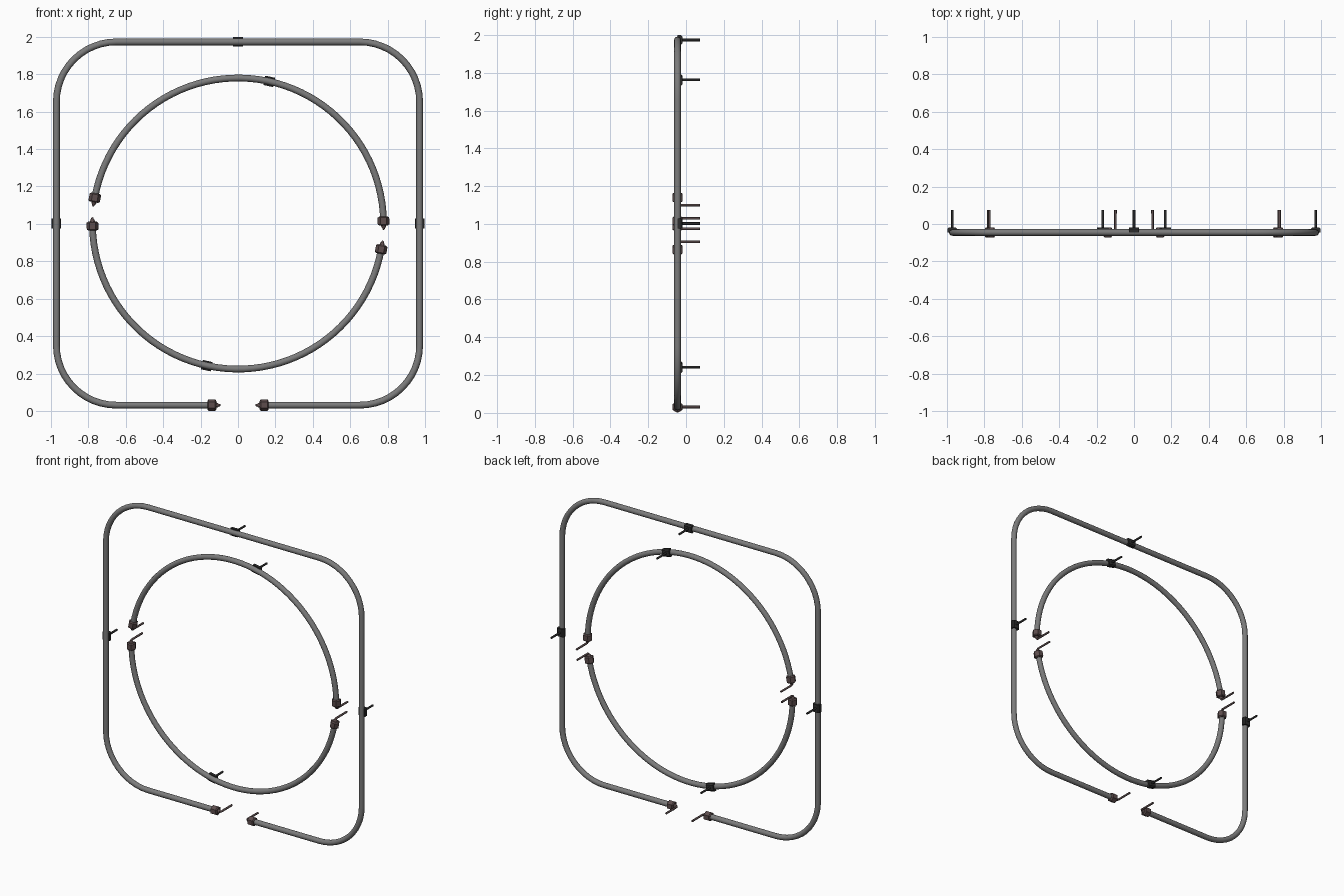
import bpy
import bmesh
from math import sin, cos, pi, radians
from mathutils import Matrix, Vector

cube = bpy.data.objects.get("Cube")
if cube:
    bpy.data.objects.remove(cube, do_unlink=True)

Y = -0.045        # depth of the tube centre line
TUBE = 0.018      # tube radius
BACK = 0.075      # depth reached by the rods
HALF = 0.971      # half size of the square frame
RING = 0.778      # radius of the ring
MID = 1.002       # height of the centre


def material(name, rgb):
    m = bpy.data.materials.new(name)
    m.use_nodes = True
    m.diffuse_color = (*rgb, 1)
    m.node_tree.nodes["Principled BSDF"].inputs["Base Color"].default_value = (*rgb, 1)
    return m


GREY = material("tube grey", (0.2, 0.2, 0.2))
BROWN = material("cap brown", (0.11, 0.075, 0.075))
BLACK = material("clip black", (0.025, 0.025, 0.025))


def sweep(name, points, radius, mat, resolution):
    """Round tube along a list of points."""
    data = bpy.data.curves.new(name, 'CURVE')
    data.dimensions = '3D'
    data.bevel_depth = radius
    data.bevel_resolution = resolution
    data.use_fill_caps = True
    spline = data.splines.new('POLY')
    spline.points.add(len(points) - 1)
    for p, co in zip(spline.points, points):
        p.co = (*co, 1)
    obj = bpy.data.objects.new(name, data)
    bpy.context.collection.objects.link(obj)
    data.materials.append(mat)
    bpy.ops.object.select_all(action='DESELECT')
    obj.select_set(True)
    bpy.context.view_layer.objects.active = obj
    bpy.ops.object.convert(target='MESH')
    bpy.ops.object.shade_smooth_by_angle(angle=radians(50))
    return obj


def solid(name, bm, mat):
    bmesh.ops.recalc_face_normals(bm, faces=bm.faces)
    mesh = bpy.data.meshes.new(name)
    bm.to_mesh(mesh)
    bm.free()
    mesh.materials.append(mat)
    obj = bpy.data.objects.new(name, mesh)
    bpy.context.collection.objects.link(obj)
    return obj


def frame(pos, direction):
    """Matrix with local z along the tube, local x along +y (backwards)."""
    z = Vector(direction).normalized()
    x = Vector((0, 1, 0))
    y = z.cross(x)
    m = Matrix((x, y, z)).transposed().to_4x4()
    return Matrix.Translation(pos) @ m


def end_cap(name, pos, direction):
    """Hexagonal end nut with a short neck and a rod bent backwards."""
    m = frame(pos, direction)
    bm = bmesh.new()
    for r1, r2, length, centre, sides in (
            (0.031, 0.031, 0.036, 0, 6),
            (0.031, 0.022, 0.006, 0.021, 6),
            (0.022, 0.031, 0.006, -0.021, 6),
            (0.015, 0.009, 0.014, 0.03, 10)):
        bmesh.ops.create_cone(bm, cap_ends=True, segments=sides, radius1=r1, radius2=r2,
                              depth=length, matrix=m @ Matrix.Translation((0, 0, centre)))
    solid(name, bm, BROWN)
    path = [(0, 0, 0.02), (0, 0, 0.034), (0.002, 0, 0.039), (0.006, 0, 0.041),
            (BACK - Y, 0, 0.041)]
    sweep(name + "_rod", [m @ Vector(p) for p in path], 0.0068, BROWN, 2)


def clip(name, pos, direction):
    """Channel clip gripping the rear of the tube, with a straight rod."""
    m = frame(pos, direction)
    half, back = 0.0255, 0.027
    side = [(0, half), (back - 0.008, half), (back, half - 0.008)]
    inner = [(TUBE * sin(a), -TUBE * cos(a)) for a in [pi * i / 8 for i in range(9)]]
    outline = side + [(x, -y) for x, y in reversed(side)] + inner
    bm = bmesh.new()
    face = bm.faces.new([bm.verts.new((x, y, -0.027)) for x, y in outline])
    ext = bmesh.ops.extrude_face_region(bm, geom=[face])
    verts = [v for v in ext["geom"] if isinstance(v, bmesh.types.BMVert)]
    bmesh.ops.translate(bm, verts=verts, vec=(0, 0, 0.054))
    bm.transform(m)
    solid(name, bm, BLACK)
    sweep(name + "_rod", [m @ Vector((0.02, 0, 0)), m @ Vector((BACK - Y, 0, 0))],
          0.0068, BLACK, 2)


# Square frame, open at the bottom
GAP, CORNER = 0.14, 0.32
path = [Vector((-GAP, Y, MID - HALF))]
for quarter, (sx, sz) in enumerate(((-1, -1), (-1, 1), (1, 1), (1, -1))):
    for i in range(13):
        a = radians(270 - 90 * quarter - 90 * i / 12)
        path.append(Vector((sx * (HALF - CORNER) + CORNER * cos(a), Y,
                            MID + sz * (HALF - CORNER) + CORNER * sin(a))))
path.append(Vector((GAP, Y, MID - HALF)))
sweep("square_frame", path, TUBE, GREY, 4)
end_cap("frame_cap_right", path[0], (1, 0, 0))
end_cap("frame_cap_left", path[-1], (-1, 0, 0))
clip("frame_clip_top", (0, Y, MID + HALF), (1, 0, 0))
clip("frame_clip_left", (HALF, Y, MID), (0, 0, 1))
clip("frame_clip_right", (-HALF, Y, MID), (0, 0, 1))


# Ring made of two arcs
def on_ring(deg):
    a = radians(deg)
    return Vector((RING * cos(a), Y, MID + RING * sin(a)))


def tangent(deg):
    a = radians(deg)
    return Vector((-sin(a), 0, cos(a)))


for part, turn in (("upper", 0), ("lower", 180)):
    start, end, grip = 1 + turn, 169.8 + turn, 77.6 + turn
    arc = [on_ring(start + (end - start) * i / 48) for i in range(49)]
    sweep(part + "_arc", arc, TUBE, GREY, 4)
    end_cap(part + "_arc_start_cap", arc[0], -tangent(start))
    end_cap(part + "_arc_end_cap", arc[-1], tangent(end))
    clip(part + "_arc_clip", on_ring(grip), tangent(grip))
